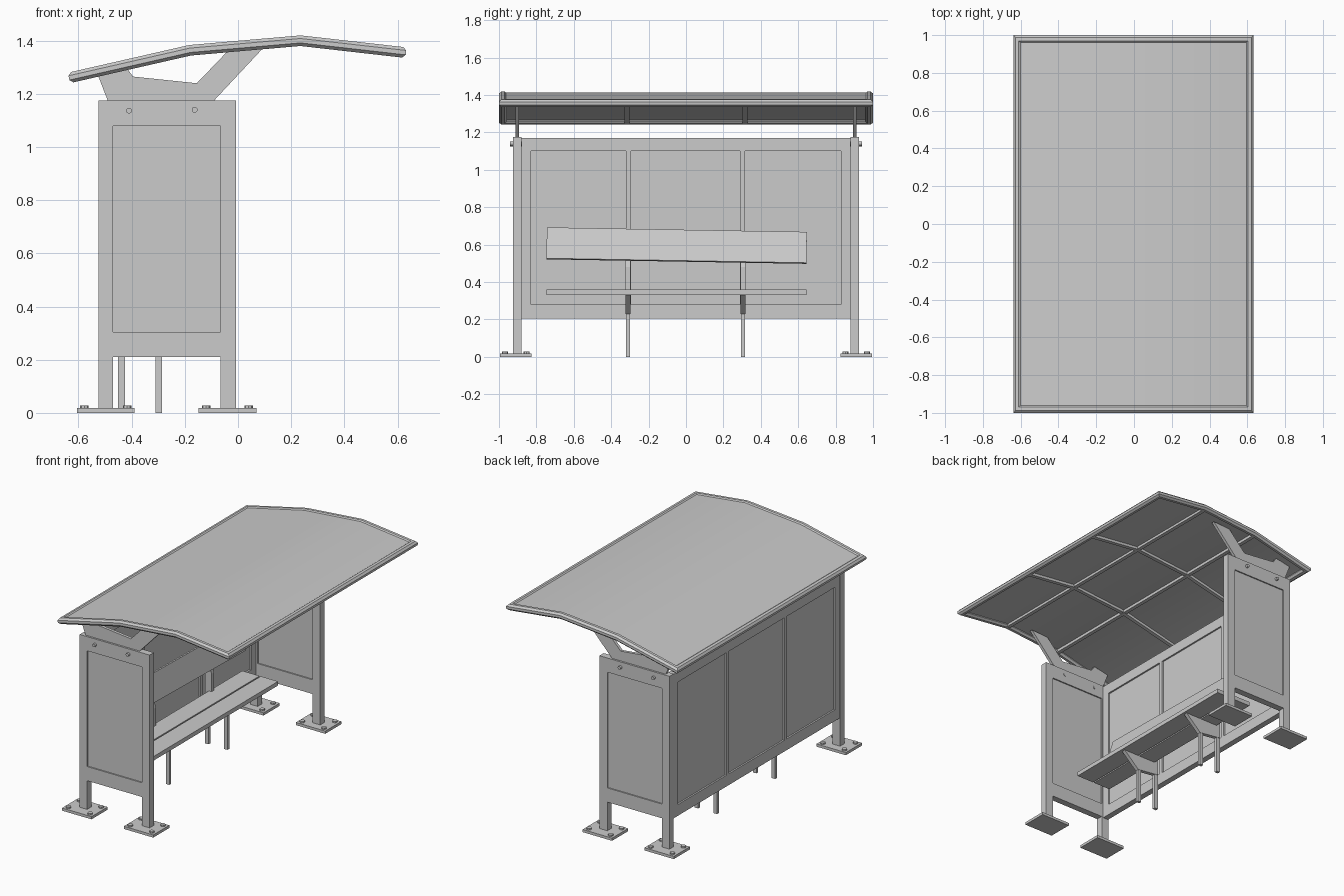
import bpy, bmesh, math
from mathutils import Vector

if "Cube" in bpy.data.objects:
    bpy.data.objects.remove(bpy.data.objects["Cube"])


def finish(name, bm, smooth=False):
    bmesh.ops.recalc_face_normals(bm, faces=bm.faces[:])
    me = bpy.data.meshes.new(name)
    bm.to_mesh(me)
    bm.free()
    ob = bpy.data.objects.new(name, me)
    bpy.context.collection.objects.link(ob)
    if smooth:
        bpy.ops.object.select_all(action='DESELECT')
        ob.select_set(True)
        bpy.context.view_layer.objects.active = ob
        bpy.ops.object.shade_smooth_by_angle(angle=math.radians(30))
    return ob


def box(name, x, y, z):
    bm = bmesh.new()
    bmesh.ops.create_cube(bm, size=1)
    for v in bm.verts:
        v.co = [(r[0] + r[1]) / 2 + c * (r[1] - r[0]) for r, c in zip((x, y, z), v.co)]
    return finish(name, bm)


def plate(name, pts, y, t):
    """x-z outline extruded along y, centred on y"""
    bm = bmesh.new()
    f = bm.faces.new([bm.verts.new((px, y - t / 2, pz)) for px, pz in pts])
    g = bmesh.ops.extrude_face_region(bm, geom=[f])['geom']
    bmesh.ops.translate(bm, vec=(0, t, 0), verts=[v for v in g if isinstance(v, bmesh.types.BMVert)])
    return finish(name, bm)


def lattice(name, us, zs, holes, place, shift):
    """flat frame with open cells, extruded by shift"""
    bm = bmesh.new()
    vs = [[bm.verts.new(place(u, z)) for z in zs] for u in us]
    for i in range(len(us) - 1):
        for j in range(len(zs) - 1):
            if (i, j) not in holes:
                bm.faces.new((vs[i][j], vs[i + 1][j], vs[i + 1][j + 1], vs[i][j + 1]))
    bmesh.ops.delete(bm, geom=[v for v in bm.verts if not v.link_faces], context='VERTS')
    g = bmesh.ops.extrude_face_region(bm, geom=bm.faces[:])['geom']
    bmesh.ops.translate(bm, vec=shift, verts=[v for v in g if isinstance(v, bmesh.types.BMVert)])
    return finish(name, bm)


def cylinder(name, loc, r, h, n, axis='Z'):
    bpy.ops.mesh.primitive_cylinder_add(vertices=n, radius=r, depth=h, location=loc,
                                        rotation=(math.pi / 2 if axis == 'Y' else 0, 0, 0))
    bpy.context.object.name = name


# Roof profile with normals
PROF = [Vector(p) for p in ((-0.636, 1.26), (-0.18, 1.364), (0.235, 1.4), (0.632, 1.355))]


def normal(i):
    a, b = PROF[max(i - 1, 0)], PROF[min(i + 1, 3)]
    d = (b - a).normalized()
    return Vector((-d.y, d.x)), d


def roof_point(i, inset, h):
    n, d = normal(i)
    p = PROF[i] + n * h
    return p + d * inset if i == 0 else p - d * inset if i == 3 else p


# Roof rim: octagonal tube around the edge
bm = bmesh.new()
loop = [(i, -1) for i in range(4)] + [(i, 1) for i in (3, 2, 1, 0)]
rings = []
for i, s in loop:
    ring = []
    for k in range(8):
        a = math.radians(22.5 + 45 * k)
        ins, h = 0.0216 * (1 - math.cos(a) / math.cos(math.radians(22.5))), 0.0216 * math.sin(a)
        p = roof_point(i, ins, h)
        ring.append(bm.verts.new((p.x, s * (1 - ins), p.y)))
    rings.append(ring)
for r in range(8):
    for k in range(8):
        A, B = rings[r], rings[(r + 1) % 8]
        bm.faces.new((A[k], B[k], B[(k + 1) % 8], A[(k + 1) % 8]))
finish("roof_rim", bm, True)


# Roof sheet and cross ribs follow the same profile
def strip(name, y0, y1, lo, hi, smooth=False):
    pts = [roof_point(i, 0.025, hi) for i in range(4)] + [roof_point(i, 0.025, lo) for i in (3, 2, 1, 0)]
    bm = bmesh.new()
    a, b = ([bm.verts.new((p.x, y, p.y)) for p in pts] for y in (y0, y1))
    bm.faces.new(a)
    bm.faces.new(b[::-1])
    for k in range(8):
        bm.faces.new((a[k], a[(k + 1) % 8], b[(k + 1) % 8], b[k]))
    return finish(name, bm, smooth)


strip("roof_sheet", -0.975, 0.975, -0.002, 0.013, True)
for y in (-0.315, 0.315):
    strip("roof_cross_rib", y - 0.013, y + 0.013, -0.02, 0.0)
for i in (1, 2):
    p = PROF[i]
    box("roof_long_rib", (p.x - 0.013, p.x + 0.013), (-0.97, 0.97), (p.y - 0.02, p.y + 0.002))

# End walls with legs, pane, roof bracket, bolts and feet
for s in (-1, 1):
    yc = 0.9025 * s
    lattice("end_wall_frame", (-0.525, -0.47, -0.065, -0.007), (0, 0.21, 0.305, 1.08, 1.175),
            {(1, 0), (1, 2)}, lambda u, z: (u, yc - 0.0225, z), (0, 0.045, 0))
    box("end_wall_pane", (-0.475, -0.06), (yc - 0.014, yc + 0.014), (0.3, 1.085))
    plate("roof_bracket", [(-0.485, 1.16), (-0.105, 1.16), (-0.09, 1.175), (0.1, 1.378), (-0.03, 1.37),
                           (-0.155, 1.24), (-0.395, 1.265), (-0.42, 1.3), (-0.53, 1.278), (-0.49, 1.175)],
          yc, 0.02)
    for x, z in ((-0.41, 1.137), (-0.163, 1.14)):
        cylinder("bracket_bolt", (x, s * 0.908, z), 0.011, 0.064, 12, 'Y')
    for x in (-0.4975, -0.04):
        box("foot_plate", (x - 0.109, x + 0.109), (s * 0.91 - 0.085, s * 0.91 + 0.085), (0, 0.018))
        for dx in (-0.08, 0.08):
            for dy in (-0.058, 0.058):
                cylinder("foot_bolt", (x + dx, s * 0.91 + dy, 0.021), 0.016, 0.014, 8)

# Back wall: frame with three panes
lattice("back_wall_frame", (-0.882, -0.83, -0.32, -0.295, 0.29, 0.315, 0.83, 0.882),
        (0.205, 0.28, 1.1, 1.17), {(1, 1), (3, 1), (5, 1)},
        lambda u, z: (-0.522, u, z), (0.04, 0, 0))
box("back_wall_pane", (-0.511, -0.493), (-0.84, 0.84), (0.27, 1.11))

# Bench: two planks, tilted backrest, brackets and legs
for x in ((-0.42, -0.292), (-0.283, -0.155)):
    box("seat_plank", x, (-0.745, 0.645), (0.332, 0.36))
rest = box("backrest", (-0.01, 0.01), (-0.695, 0.695), (-0.086, 0.086))
rest.location = (-0.43, -0.05, 0.595)
rest.rotation_euler = (-0.018, -0.28, 0)
for y in (-0.31, 0.305):
    plate("bench_bracket", [(-0.45, 0.25), (-0.285, 0.23), (-0.17, 0.334), (-0.4, 0.334),
                            (-0.4, 0.48), (-0.44, 0.62), (-0.46, 0.62), (-0.45, 0.48)], y, 0.026)
    for x in (-0.4375, -0.298):
        box("bench_leg", (x - 0.013, x + 0.013), (y - 0.01, y + 0.01), (0, 0.31))
